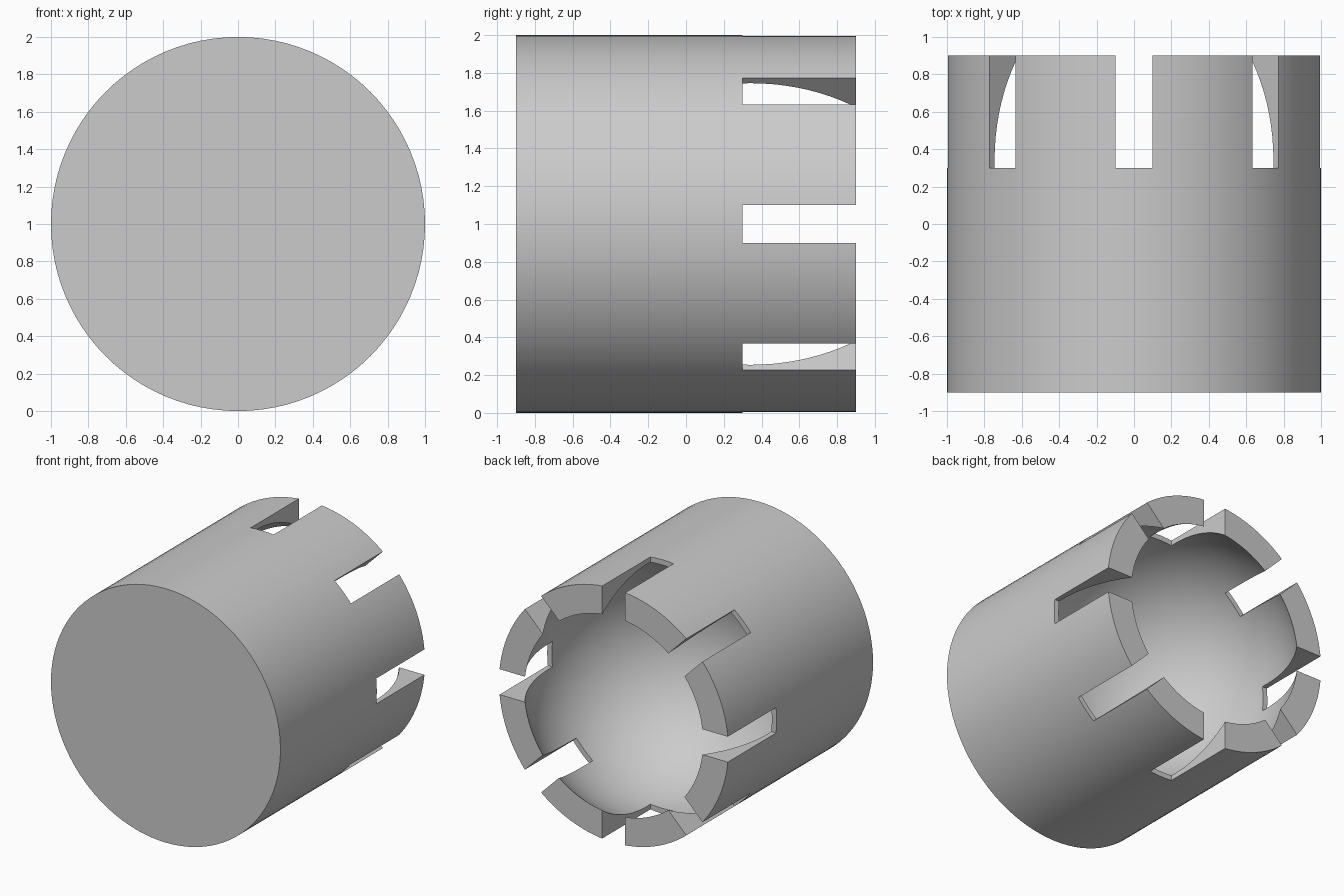
import bpy
from math import pi

cube = bpy.data.objects.get("Cube")
if cube:
    bpy.data.objects.remove(cube, do_unlink=True)

SIDES = 96
CENTRE_Z = 1.0

# Plain grey for the whole part
grey = bpy.data.materials.new("plain_grey")
grey.use_nodes = True
colour = (0.6, 0.6, 0.6, 1.0)
grey.diffuse_color = colour
grey.node_tree.nodes["Principled BSDF"].inputs["Base Color"].default_value = colour


def carve(body, cutter):
    """Subtract the cutter from the body, then discard it."""
    cutter.hide_render = True
    mod = body.modifiers.new("carve", 'BOOLEAN')
    mod.operation = 'DIFFERENCE'
    mod.solver = 'EXACT'
    mod.object = cutter
    bpy.context.view_layer.objects.active = body
    bpy.ops.object.modifier_apply(modifier=mod.name)
    bpy.data.objects.remove(cutter, do_unlink=True)


# Cylindrical housing lying along y
bpy.ops.mesh.primitive_cylinder_add(vertices=SIDES, radius=1, depth=1.8,
                                    location=(0, 0, CENTRE_Z), rotation=(pi / 2, 0, 0))
socket = bpy.context.object
socket.name = "ball_socket"
socket.data.materials.append(grey)

# Spherical cavity, open at the back
bpy.ops.mesh.primitive_uv_sphere_add(segments=SIDES, ring_count=48, radius=0.96,
                                     location=(0, 0.34, CENTRE_Z), rotation=(pi / 2, 0, 0))
cavity = bpy.context.object
cavity.name = "cavity_cutter"
cavity.data.materials.append(grey)
carve(socket, cavity)

# Four crossing bars cut eight slots, leaving eight fingers
for i in range(4):
    bpy.ops.mesh.primitive_cube_add(size=1, location=(0, 0.8, CENTRE_Z),
                                    rotation=(0, i * pi / 4, 0))
    bar = bpy.context.object
    bar.name = "slot_cutter"
    bar.scale = (3, 1, 0.2)
    bar.data.materials.append(grey)
    bpy.context.view_layer.update()
    carve(socket, bar)

# Smooth curved walls, crisp slot edges
bpy.ops.object.select_all(action='DESELECT')
socket.select_set(True)
bpy.context.view_layer.objects.active = socket
bpy.ops.object.shade_smooth_by_angle(angle=pi / 6)
